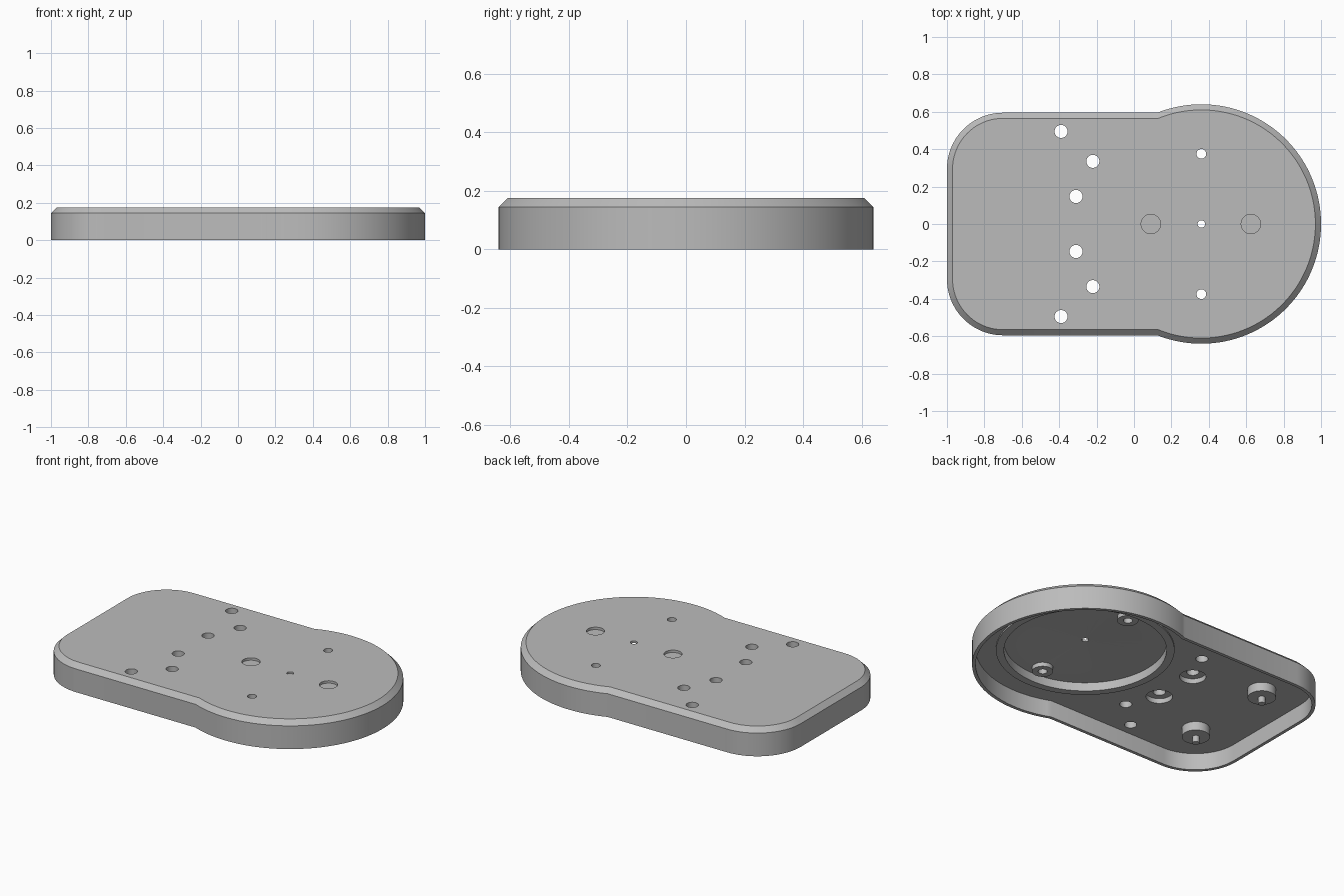
import bpy, bmesh
from math import sin, cos, pi, atan2, sqrt

cube = bpy.data.objects.get("Cube")
if cube:
    bpy.data.objects.remove(cube, do_unlink=True)

gray = bpy.data.materials.new("plain gray")
gray.use_nodes = True
gray.diffuse_color = (0.5, 0.5, 0.5, 1)
gray.node_tree.nodes["Principled BSDF"].inputs["Base Color"].default_value = (0.5, 0.5, 0.5, 1)

CX = 0.36            # centre of the round end
TOP = 0.175
UNDER = 0.105        # underside of the plate


def arc(cx, cy, r, a0, a1, n):
    return [(cx + r * cos(a0 + (a1 - a0) * i / n),
             cy + r * sin(a0 + (a1 - a0) * i / n)) for i in range(n + 1)]


def outline(inset):
    """Round end joined to a rounded rectangle, offset inwards."""
    R, H, c = 0.64 - inset, 0.595 - inset, 0.30 - inset
    a = atan2(H, -sqrt(R * R - H * H))
    return (arc(CX, 0, R, -a, a, 96)
            + arc(-0.7, 0.295, c, pi / 2, pi, 20)
            + arc(-0.7, -0.295, c, pi, 1.5 * pi, 20))


def skin(name, loops):
    """Closed solid through matching (points, z) loops, bottom to top."""
    bm = bmesh.new()
    rings = [[bm.verts.new((x, y, z)) for x, y in pts] for pts, z in loops]
    for lo, hi in zip(rings, rings[1:]):
        for i in range(len(lo)):
            j = (i + 1) % len(lo)
            bm.faces.new((lo[i], lo[j], hi[j], hi[i]))
    bm.faces.new(rings[0][::-1])
    bm.faces.new(rings[-1])
    bmesh.ops.recalc_face_normals(bm, faces=bm.faces)
    mesh = bpy.data.meshes.new(name)
    bm.to_mesh(mesh)
    bm.free()
    mesh.materials.append(gray)
    obj = bpy.data.objects.new(name, mesh)
    bpy.context.collection.objects.link(obj)
    return obj


def lathe(name, x, y, profile, n=32):
    return skin(name, [(arc(x, y, r, 0, 2 * pi * (n - 1) / n, n - 1), z)
                       for r, z in profile])


def combine(target, tool, operation):
    tool.hide_render = True
    mod = target.modifiers.new(operation, 'BOOLEAN')
    mod.operation, mod.object, mod.solver = operation, tool, 'EXACT'
    bpy.context.view_layer.update()
    deps = bpy.context.evaluated_depsgraph_get()
    mesh = bpy.data.meshes.new_from_object(target.evaluated_get(deps))
    target.modifiers.clear()
    target.data = mesh
    bpy.data.objects.remove(tool, do_unlink=True)


def add(*args):
    combine(cover, lathe(*args), 'UNION')


def cut(*args):
    combine(cover, lathe(*args), 'DIFFERENCE')


# Chamfered shell, open underneath
cover = skin("base_cover", [(outline(0), 0), (outline(0), TOP - 0.03),
                            (outline(0.03), TOP)])
combine(cover, skin("cavity", [(outline(0.02), -0.1), (outline(0.02), UNDER)]),
        'DIFFERENCE')

# Round recess with raised rim and shallow conical centre
add("rim", CX, 0, [(0.505, 0.095), (0.505, 0.13)], 96)
cut("recess", CX, 0, [(0.46, 0.05), (0.46, 0.148), (0.32, 0.148), (0.02, 0.162)], 96)
cut("centre_hole", CX, 0, [(0.02, 0.1), (0.02, 0.2)])

# Shallow blind holes on the top
for x in (0.09, 0.625):
    cut("blind_hole", x, 0, [(0.052, 0.16), (0.052, 0.2)])

for s in (-1, 1):
    # Small bosses inside the recess
    add("recess_boss", CX, s * 0.375, [(0.06, 0.122), (0.06, 0.16)])
    cut("boss_hole", CX, s * 0.375, [(0.026, 0.1), (0.026, 0.2)])
    # Feet mounts with pins
    add("foot_boss", -0.7, s * 0.29, [(0.08, 0.05), (0.08, 0.14)])
    add("foot_pin", -0.7, s * 0.29, [(0.02, 0.01), (0.02, 0.08)])
    # Counterbored and plain through holes
    cut("counterbore", -0.31, s * 0.147, [(0.075, 0.05), (0.075, 0.135)])
    for x, y in ((-0.31, 0.147), (-0.22, 0.335), (-0.39, 0.495)):
        cut("screw_hole", x, s * y, [(0.035, 0.05), (0.035, 0.2)])

bpy.ops.object.select_all(action='DESELECT')
cover.select_set(True)
bpy.context.view_layer.objects.active = cover
bpy.ops.object.shade_smooth_by_angle(angle=pi / 6)
